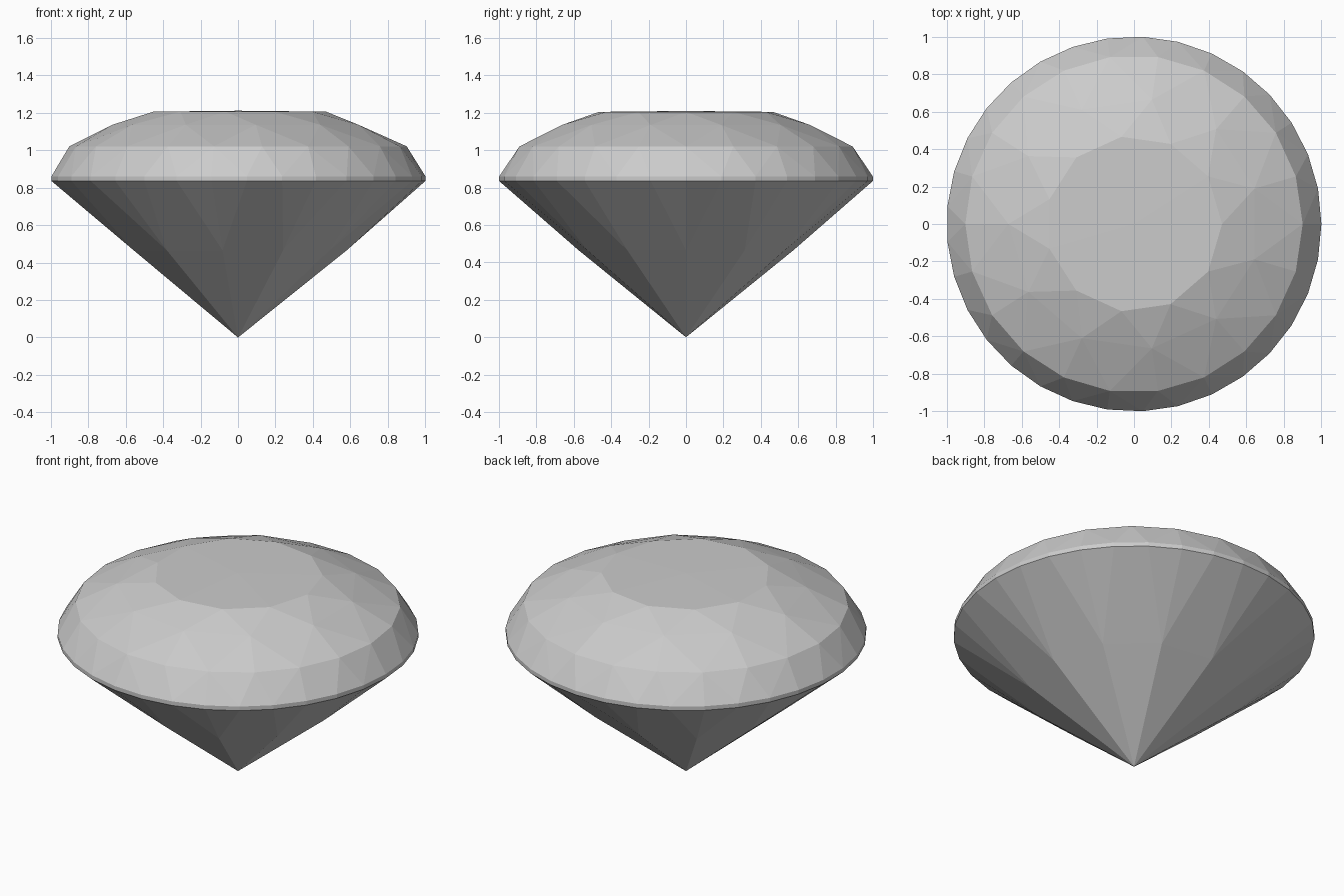
import bpy, bmesh
from math import cos, sin, tau

if "Cube" in bpy.data.objects:
    bpy.data.objects.remove(bpy.data.objects["Cube"])

bm = bmesh.new()


def ring(sides, radius, z, turn=0.0):
    """Regular ring of corners; turn is a fraction of one side."""
    for i in range(sides):
        a = tau * (i + turn) / sides
        bm.verts.new((radius * cos(a), radius * sin(a), z))


# Pavilion: pointed culet and eleven main-facet corners
bm.verts.new((0, 0, 0))
ring(11, 0.58, 0.465)
# Thin girdle band
ring(33, 1.0, 0.835)
ring(33, 1.0, 0.86)
# Crown: upper break, star-facet corners, table
ring(22, 0.9, 1.02)
ring(11, 0.67, 1.135, 0.5)
ring(11, 0.47, 1.205)
bm.verts.new((0, 0, 1.21))

# The facets are the convex skin over all the corners
bmesh.ops.convex_hull(bm, input=bm.verts[:])
loose = [v for v in bm.verts if not v.link_faces]
bmesh.ops.delete(bm, geom=loose, context='VERTS')
bmesh.ops.recalc_face_normals(bm, faces=bm.faces[:])

mesh = bpy.data.meshes.new("cut_gemstone")
bm.to_mesh(mesh)
bm.free()
gem = bpy.data.objects.new("cut_gemstone", mesh)
bpy.context.collection.objects.link(gem)
